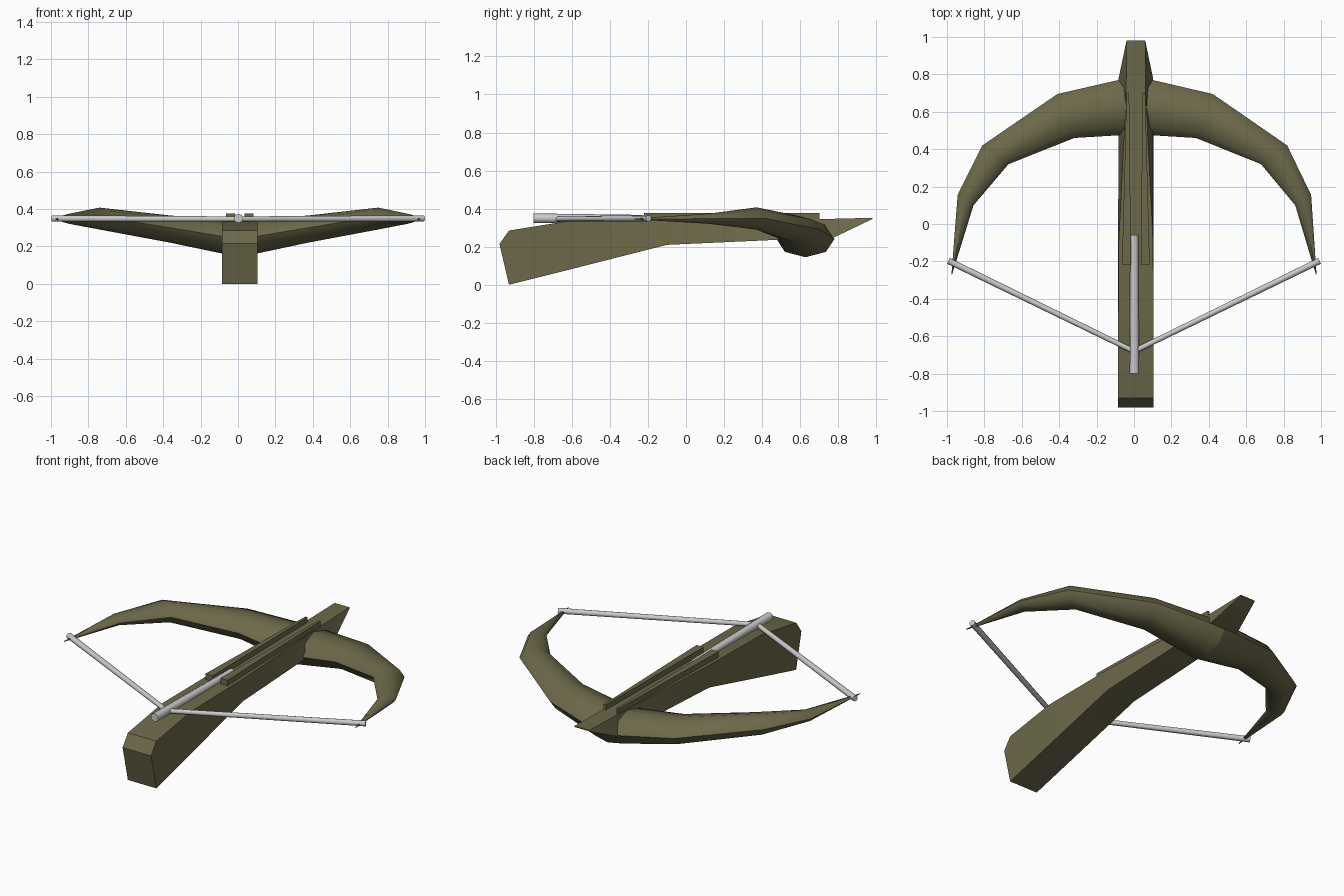
import bpy, bmesh, math
from mathutils import Vector

if "Cube" in bpy.data.objects:
    bpy.data.objects.remove(bpy.data.objects["Cube"])


def material(name, rgb):
    m = bpy.data.materials.new(name)
    m.diffuse_color = (*rgb, 1)
    m.use_nodes = True
    m.node_tree.nodes["Principled BSDF"].inputs["Base Color"].default_value = m.diffuse_color
    return m


OLIVE = material("olive_wood", (0.15, 0.14, 0.068))
GREY = material("light_grey", (0.60, 0.60, 0.60))
CX = 0.01  # the stock sits slightly off centre


def finish(name, bm, mat, angle=40):
    bmesh.ops.remove_doubles(bm, verts=bm.verts, dist=1e-5)
    bmesh.ops.recalc_face_normals(bm, faces=bm.faces)
    me = bpy.data.meshes.new(name)
    bm.to_mesh(me)
    bm.free()
    me.materials.append(mat)
    ob = bpy.data.objects.new(name, me)
    bpy.context.collection.objects.link(ob)
    bpy.ops.object.select_all(action='DESELECT')
    ob.select_set(True)
    bpy.context.view_layer.objects.active = ob
    bpy.ops.object.shade_smooth_by_angle(angle=math.radians(angle))
    return ob


def loft(name, rings, mat, angle=40):
    """Skin a list of equal-length point rings and cap both ends."""
    bm = bmesh.new()
    vs = [[bm.verts.new(p) for p in r] for r in rings]
    n = len(rings[0])
    for a, b in zip(vs, vs[1:]):
        for i in range(n):
            j = (i + 1) % n
            bm.faces.new((a[i], a[j], b[j], b[i]))
    bm.faces.new(vs[0])
    bm.faces.new(vs[-1])
    return finish(name, bm, mat, angle)


def rod(name, a, b, ra, rb, mat, sides=8):
    a, b = Vector(a), Vector(b)
    d = (b - a).normalized()
    u = d.cross(Vector((0, 0, 1))).normalized()
    v = u.cross(d)
    ring = lambda c, r: [c + r * (u * math.cos(t) + v * math.sin(t))
                         for t in (math.tau * i / sides for i in range(sides))]
    return loft(name, [ring(a, ra), ring(b, rb)], mat, 50)


# Stock: top (y, z, half width) and bottom (y, z, half width) at each station
stations = [((-0.93, 0.285, 0.095), (-0.93, 0.0, 0.095)),
            ((-0.60, 0.338, 0.095), (-0.60, 0.083, 0.095)),
            ((-0.10, 0.343, 0.092), (-0.10, 0.21, 0.095)),
            ((0.70, 0.345, 0.052), (0.78, 0.25, 0.092)),
            ((0.98, 0.352, 0.05), (0.98, 0.346, 0.05))]
rings = [[(CX - t[2], t[0], t[1]), (CX + t[2], t[0], t[1]),
          (CX + b[2], b[0], b[1]), (CX - b[2], b[0], b[1])] for t, b in stations]
loft("stock", rings, OLIVE, 30)

# Butt: wedge closing the rear of the stock
butt = [(-0.93, 0.285), (-0.98, 0.215), (-0.93, 0.0)]
loft("stock_butt", [[(CX + s * 0.095, y, z) for y, z in butt] for s in (-1, 1)], OLIVE, 30)

# Limb: outer xy, inner xy, bottom z, top z of each eight-sided ring
limb = [((0.0, 0.78), (0.0, 0.475), 0.145, 0.337),
        ((0.09, 0.77), (0.08, 0.475), 0.16, 0.343),
        ((0.415, 0.695), (0.325, 0.46), 0.22, 0.365),
        ((0.815, 0.42), (0.675, 0.32), 0.29, 0.407),
        ((0.945, 0.155), (0.86, 0.10), 0.32, 0.375),
        ((0.976, -0.27), (0.972, -0.268), 0.344, 0.348)]
for side, s in (("left", -1), ("right", 1)):
    rings = []
    for k, (o, i, z0, z1) in enumerate(limb):
        off = CX * (1 - k / (len(limb) - 1))
        o, i = Vector(o), Vector(i)
        c, r = (o + i) / 2, (o - i) / 2
        ring = []
        for q in range(8):
            t = math.tau * q / 8
            p = c + r * math.cos(t)
            ring.append((off + s * p.x, p.y, (z0 + z1) / 2 + (z1 - z0) / 2 * math.sin(t)))
        rings.append(ring)
    loft("bow_limb_" + side, rings, OLIVE, 60)

    # Tapered rail beside the bolt groove
    loft("rail_" + side,
         [[(CX + s * x, y, z) for x, z in ((a, 0.335), (b, 0.335), (b, 0.376), (a, 0.376))]
          for y, a, b in ((-0.22, 0.026, 0.074), (0.70, 0.036, 0.050))], OLIVE, 30)

    # Drawn string
    rod("string_" + side, (s * 0.992, -0.197, 0.349), (s * 0.012, -0.675, 0.346),
        0.017, 0.014, GREY)

# Bolt lying in the groove
rod("bolt", (0.002, -0.80, 0.350), (0.002, -0.06, 0.344), 0.025, 0.021, GREY, 8)
